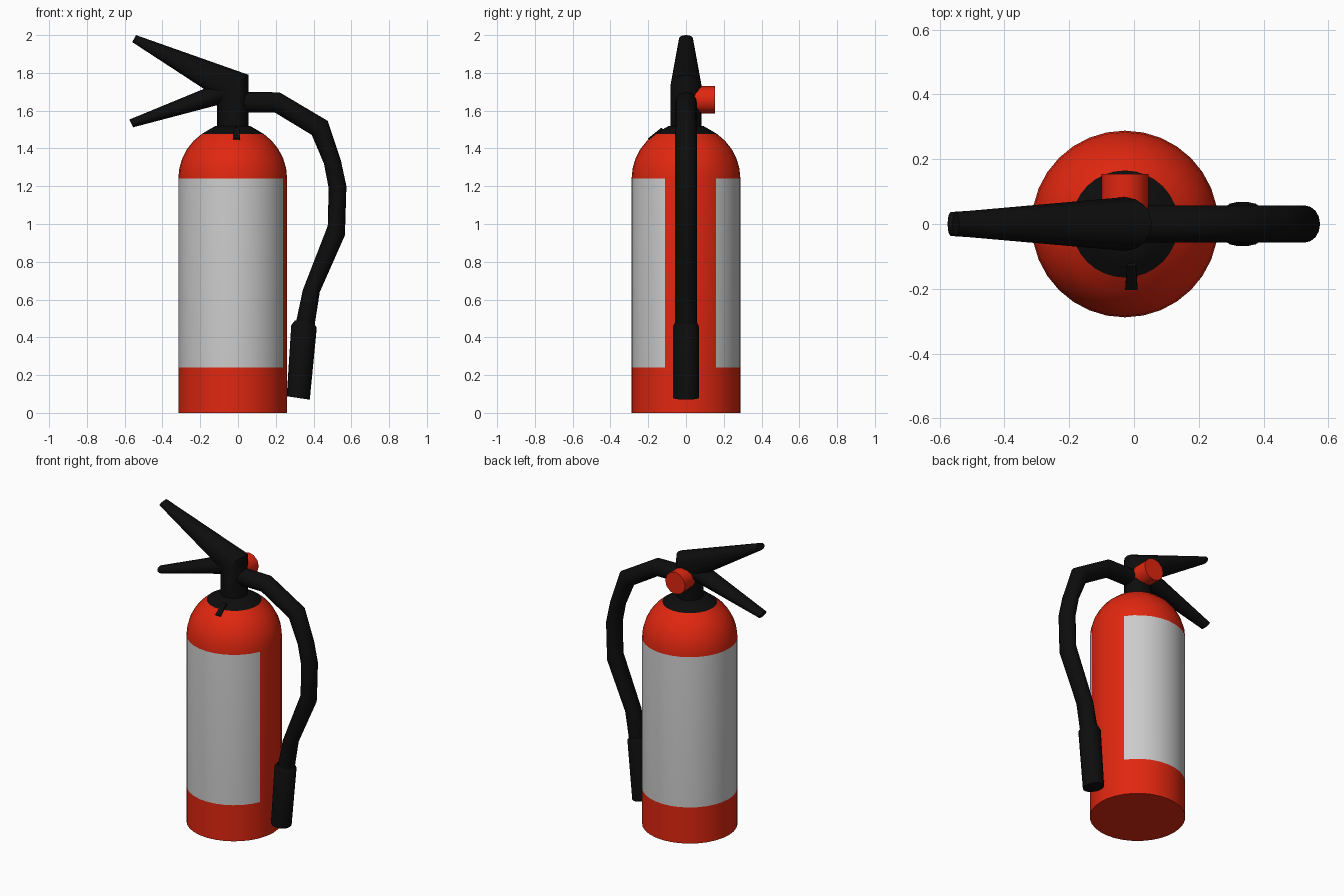
import bpy, bmesh, math
from mathutils import Vector

if "Cube" in bpy.data.objects:
    bpy.data.objects.remove(bpy.data.objects["Cube"])

CX = -0.028   # axis of the cylinder
R = 0.288


def material(name, rgb):
    m = bpy.data.materials.new(name)
    m.diffuse_color = (*rgb, 1)
    m.use_nodes = True
    m.node_tree.nodes["Principled BSDF"].inputs["Base Color"].default_value = m.diffuse_color
    return m


RED = material("red_paint", (0.75, 0.02, 0.005))
LABEL = material("label_grey", (0.58, 0.58, 0.58))
BLACK = material("black_rubber", (0.004, 0.004, 0.004))


def skin(name, rings, mats, pick=None, angle=40):
    """Bridge a list of closed rings, cap both ends, shade smooth by angle."""
    bm = bmesh.new()
    loops = [[bm.verts.new(p) for p in ring] for ring in rings]
    n = len(loops[0])
    for k, (a, b) in enumerate(zip(loops, loops[1:])):
        for i in range(n):
            j = (i + 1) % n
            f = bm.faces.new((a[i], a[j], b[j], b[i]))
            if pick:
                f.material_index = pick(k, i)
    bm.faces.new(loops[0])
    bm.faces.new(loops[-1])
    bmesh.ops.recalc_face_normals(bm, faces=bm.faces)
    me = bpy.data.meshes.new(name)
    bm.to_mesh(me)
    bm.free()
    for m in mats:
        me.materials.append(m)
    ob = bpy.data.objects.new(name, me)
    bpy.context.collection.objects.link(ob)
    bpy.ops.object.select_all(action='DESELECT')
    bpy.context.view_layer.objects.active = ob
    ob.select_set(True)
    bpy.ops.object.shade_smooth_by_angle(angle=math.radians(angle))
    return ob


def lathe(profile, n=32):
    return [[(CX + r * math.cos(2 * math.pi * i / n), r * math.sin(2 * math.pi * i / n), z)
             for i in range(n)] for r, z in profile]


def ovals(sections, n=16):
    """Each section: two opposite (x, z) points seen from the front, and a half width in y."""
    rings = []
    for (ax, az), (bx, bz), w in sections:
        a, b = Vector((ax, 0, az)), Vector((bx, 0, bz))
        mid, half = (a + b) / 2, (a - b) / 2
        rings.append([mid + half * math.cos(t) + Vector((0, w * math.sin(t), 0))
                      for t in (2 * math.pi * i / n for i in range(n))])
    return rings


def dome(deg):
    t = math.radians(deg)
    return R * math.cos(t), 1.24 + R * math.sin(t)


# Cylinder body with the wrapped label; a red strip is left on the right side
body_profile = [(R, 0), (R, 0.24), (R, 1.24)] + [dome(d) for d in (11, 22, 33, 44, 55)]
skin("body", lathe(body_profile), [RED, LABEL],
     pick=lambda k, i: int(k == 1 and 3 <= i < 30))

# Black collar closing the dome
skin("collar", lathe([dome(55), dome(63), (0.09, 1.52)]), [BLACK])

# Neck bending into the squeeze lever
skin("neck_and_upper_lever", ovals([
    ((0.055, 1.49), (-0.111, 1.49), 0.083),
    ((0.055, 1.79), (-0.111, 1.67), 0.083),
    ((-0.54, 2.0), (-0.56, 1.963), 0.037)]), [BLACK])

# Fixed lower handle
skin("lower_handle", ovals([
    ((-0.06, 1.765), (-0.05, 1.645), 0.07),
    ((-0.575, 1.553), (-0.555, 1.512), 0.037)]), [BLACK])

# Hose
skin("hose", ovals([
    ((0.0, 1.7), (0.0, 1.59), 0.057),
    ((0.22, 1.697), (0.195, 1.59), 0.057),
    ((0.475, 1.546), (0.39, 1.472), 0.057),
    ((0.545, 1.335), (0.455, 1.32), 0.057),
    ((0.574, 1.2), (0.48, 1.19), 0.057),
    ((0.566, 0.94), (0.475, 0.99), 0.057),
    ((0.433, 0.64), (0.343, 0.65), 0.057),
    ((0.405, 0.46), (0.305, 0.47), 0.057)]), [BLACK], angle=60)

# Nozzle
skin("nozzle", ovals([
    ((0.402, 0.476), (0.302, 0.49), 0.057),
    ((0.417, 0.45), (0.282, 0.465), 0.068),
    ((0.38, 0.07), (0.258, 0.088), 0.068)]), [BLACK])

# Pressure gauge on the back of the neck
skin("gauge", [[(CX + 0.073 * math.cos(t), y, 1.657 + 0.073 * math.sin(t))
                for t in (2 * math.pi * i / 12 for i in range(12))]
               for y in (0.04, 0.154)], [RED])

# Small tab lying on the front of the dome
skin("tab", [[(x0, y, z), (x1, y, z), (x1, y + 0.02, z - 0.02), (x0, y + 0.02, z - 0.02)]
             for x0, x1, y, z in ((-0.022, 0.006, -0.13, 1.51),
                                  (-0.027, 0.011, -0.203, 1.452))], [BLACK])
